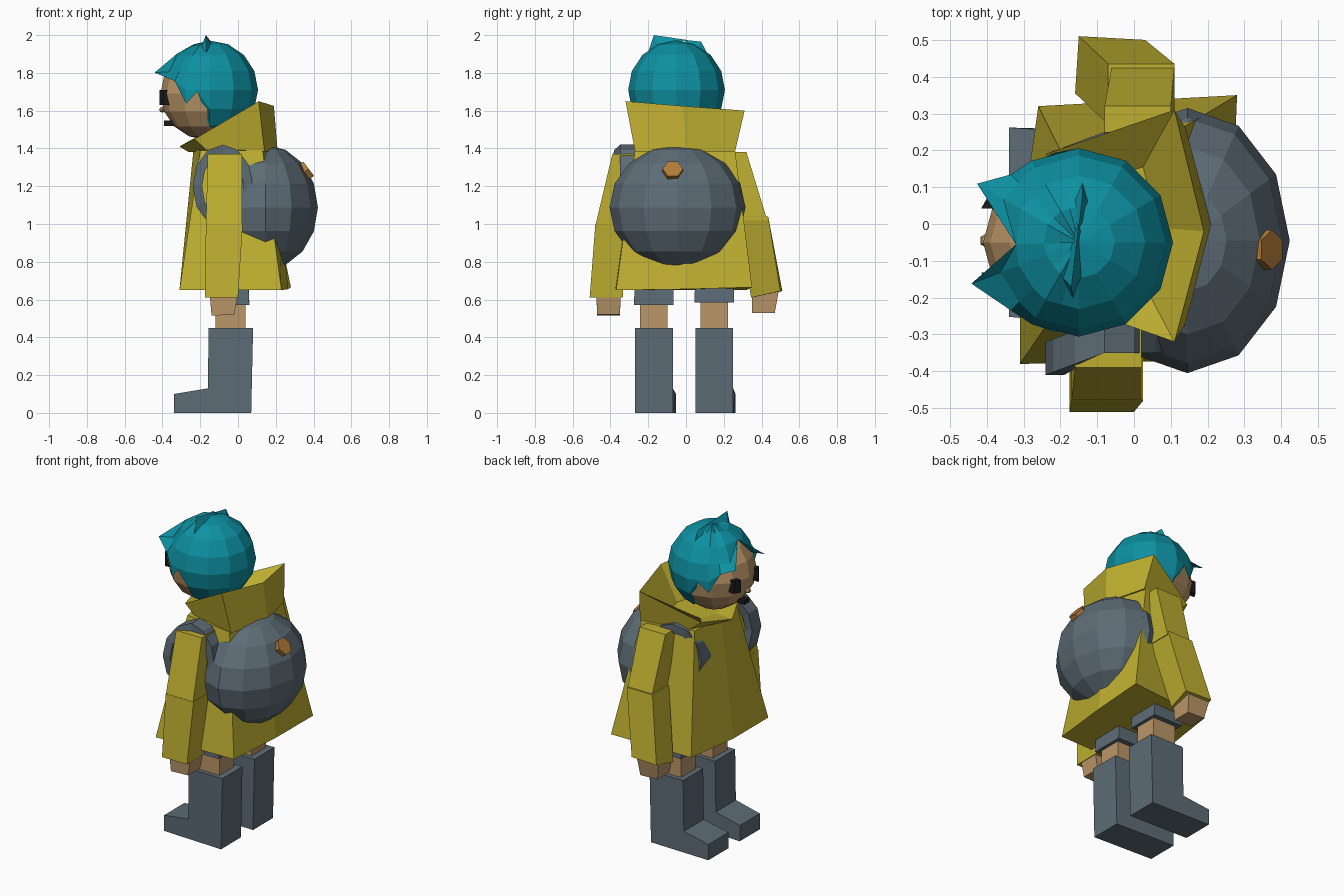
import bpy, bmesh
from math import sin, cos, radians, pi
from mathutils import Vector

if "Cube" in bpy.data.objects:
    bpy.data.objects.remove(bpy.data.objects["Cube"])


def mat(name, *c):
    m = bpy.data.materials.new(name)
    m.diffuse_color = (*c, 1)
    m.use_nodes = True
    m.node_tree.nodes["Principled BSDF"].inputs["Base Color"].default_value = m.diffuse_color
    return m


TEAL = mat("teal", 0.004, 0.28, 0.36)
YELLOW = mat("yellow", 0.52, 0.43, 0.03)
SLATE = mat("slate", 0.11, 0.15, 0.18)
SKIN = mat("skin", 0.50, 0.31, 0.14)
BLACK = mat("black", 0.01, 0.01, 0.01)
BROWN = mat("brown", 0.45, 0.20, 0.04)


def finish(name, bm, m):
    bmesh.ops.remove_doubles(bm, verts=bm.verts, dist=0.0005)
    bmesh.ops.recalc_face_normals(bm, faces=bm.faces)
    me = bpy.data.meshes.new(name)
    bm.to_mesh(me)
    bm.free()
    me.materials.append(m)
    ob = bpy.data.objects.new(name, me)
    bpy.context.collection.objects.link(ob)
    return ob


def loft(name, rings, m, closed=False):
    """Bridge a row of equal-sized point rings, capped unless closed."""
    bm = bmesh.new()
    vs = [[bm.verts.new(p) for p in r] for r in rings]
    n = len(vs[0])
    pairs = list(zip(vs, vs[1:]))
    if closed:
        pairs.append((vs[-1], vs[0]))
    else:
        bm.faces.new(vs[0])
        bm.faces.new(vs[-1])
    for a, b in pairs:
        for i in range(n):
            j = (i + 1) % n
            bm.faces.new((a[i], a[j], b[j], b[i]))
    return finish(name, bm, m)


def rect(x0, x1, y0, y1, z, z1=None):
    """Level rectangle; z1 tilts the +x side."""
    z1 = z if z1 is None else z1
    return [(x0, y0, z), (x1, y0, z1), (x1, y1, z1), (x0, y1, z)]


def ball(name, center, radii, m, u=12, v=8):
    bm = bmesh.new()
    bmesh.ops.create_uvsphere(bm, u_segments=u, v_segments=v, radius=1)
    for vert in bm.verts:
        vert.co = [c + r * k for c, r, k in zip(center, radii, vert.co)]
    return finish(name, bm, m)


def hull(name, pts, m):
    bm = bmesh.new()
    for p in pts:
        bm.verts.new(p)
    bmesh.ops.convex_hull(bm, input=bm.verts)
    return finish(name, bm, m)


# head and face
ball("head", (-0.165, -0.05, 1.69), (0.245, 0.24, 0.245), SKIN)
for s, side in ((-1, "right"), (1, "left")):
    y = -0.045 + s * 0.105
    loft(side + "_eye", [[(-0.415, y - s * 0.018, z), (-0.395, y + s * 0.018, z),
                          (-0.35, y + s * 0.018, z), (-0.35, y - s * 0.018, z)]
                         for z in (1.63, 1.71)], BLACK)
loft("mouth", [rect(-0.392, -0.32, -0.075, -0.025, z) for z in (1.52, 1.548)], BLACK)
ball("nose", (-0.40, -0.045, 1.605), (0.02, 0.02, 0.015), SKIN, 6, 4)

# hair cap: columns round the head, each ending at its own polar angle
half = [(30, 75, 0.33), (45, 80, 0.265), (60, 106, 0.26), (75, 92, 0.252),
        (90, 137, 0.26), (120, 152, 0.26), (150, 152, 0.26)]
right = [(21, 74, 0.325)] + half[1:]
cols = ([(2, 42, 0.255)] + right + [(180, 152, 0.26)]
        + [(360 - a, e, r) for a, e, r in half[::-1]])
bm = bmesh.new()
grid = []
for az, end, rend in cols:
    a, flat = radians(az), (cos(radians(15)) if az % 30 else 1)
    col = []
    for k in range(8):
        p = min(k * 22.5, end)
        r = rend if p == end else 0.256 * flat
        p = radians(p)
        col.append(bm.verts.new((-0.15 - r * sin(p) * cos(a), -0.05 - r * sin(p) * sin(a),
                                 1.71 + 1.02 * r * cos(p))))
    grid.append(col)
for i, c in enumerate(grid):
    d = grid[(i + 1) % len(grid)]
    for k in range(7):
        bm.faces.new((c[k], c[k + 1], d[k + 1], d[k]))
finish("hair", bm, TEAL)

# hair tufts
hull("right_tuft", [(-0.15, 0, 1.975), (-0.21, -0.13, 1.90), (-0.12, -0.12, 1.91),
                    (-0.17, -0.17, 2.0), (-0.165, -0.21, 1.88)], TEAL)
hull("left_tuft", [(-0.15, -0.01, 1.975), (-0.18, 0.05, 1.91), (-0.11, 0.04, 1.91),
                   (-0.14, 0.08, 1.965), (-0.14, 0.13, 1.87)], TEAL)

# turned-up collar: outer wall, rim, inner funnel
base = [(-0.26, -0.02, 1.38), (-0.16, -0.2, 1.385), (0.14, -0.27, 1.385),
        (0.21, 0, 1.385), (0.14, 0.26, 1.385), (-0.16, 0.2, 1.385)]
rim = [(-0.31, -0.02, 1.41), (-0.23, -0.2, 1.45), (0.11, -0.32, 1.65),
       (0.19, -0.02, 1.625), (0.11, 0.31, 1.60), (-0.24, 0.19, 1.45)]
inner = [(-0.08 + 0.55 * (x + 0.08), y * 0.5, 1.42) for x, y, z in rim]
loft("collar", [base, rim, inner], YELLOW)

# coat
hem = [(-0.31, -0.38, 0.65), (0.23, -0.37, 0.65), (0.265, 0, 0.655),
       (0.28, 0.35, 0.665), (-0.26, 0.32, 0.65), (-0.31, -0.03, 0.65)]
neck = [(-0.2, -0.22, 1.39), (0.13, -0.27, 1.39), (0.2, 0, 1.4),
        (0.13, 0.26, 1.39), (-0.2, 0.2, 1.39), (-0.235, -0.02, 1.4)]
loft("coat", [hem, neck], YELLOW)

# sleeves and hands
loft("right_upper_sleeve", [rect(-0.17, 0.02, -0.48, -0.31, 0.99),
                            rect(-0.16, 0.02, -0.39, -0.22, 1.37)], YELLOW)
loft("right_lower_sleeve", [rect(-0.175, 0.0, -0.51, -0.335, 0.61),
                            rect(-0.17, 0.025, -0.48, -0.31, 1.0)], YELLOW)
loft("left_upper_sleeve", [rect(-0.06, 0.11, 0.28, 0.43, 1.02),
                           rect(-0.08, 0.10, 0.17, 0.32, 1.38)], YELLOW)
loft("left_lower_sleeve", [[(-0.16, 0.355, 0.61), (0.01, 0.345, 0.61), (0.03, 0.5, 0.645), (-0.15, 0.51, 0.645)],
                           rect(-0.07, 0.11, 0.27, 0.435, 1.04)], YELLOW)
loft("right_hand", [rect(-0.14, -0.02, -0.47, -0.35, 0.515, 0.52),
                    rect(-0.15, 0.0, -0.475, -0.345, 0.63)], SKIN)
loft("left_hand", [rect(-0.13, -0.01, 0.35, 0.47, 0.535, 0.53),
                   rect(-0.15, 0.0, 0.35, 0.49, 0.64)], SKIN)

# round backpack with button
ball("backpack", (0.145, -0.045, 1.088), (0.278, 0.36, 0.33), SLATE)
axis = Vector((0.8, 0, 0.6))
side_v, up_v = Vector((0, 1, 0)), Vector((-0.6, 0, 0.8))
center = Vector((0.365, -0.07, 1.285))
loft("backpack_button", [[center + axis * d + (side_v * cos(k * pi / 3) + up_v * sin(k * pi / 3)) * 0.054
                          for k in range(6)] for d in (-0.02, 0.012)], BROWN)

# shoulder straps looping round the sleeves, swung outward at the front
for side, y0, y1 in (("right", -0.35, -0.26), ("left", 0.15, 0.25)):
    rings = []
    for k in range(12):
        a = k * pi / 6
        dy = -0.06 * max(0, -cos(a))
        o = (-0.08 + 0.16 * cos(a), 1.2 + 0.22 * sin(a))
        i = (-0.08 + 0.11 * cos(a), 1.2 + 0.165 * sin(a))
        rings.append([(o[0], y0 + dy, o[1]), (o[0], y1 + dy, o[1]),
                      (i[0], y1 + dy, i[1]), (i[0], y0 + dy, i[1])])
    loft(side + "_strap", rings, SLATE, closed=True)

# shorts, legs and boots
for side, y, z in (("right", -0.17, 0.57), ("left", 0.15, 0.585)):
    loft(side + "_shorts_leg", [rect(-0.145, 0.06, y - 0.105, y + 0.105, z),
                                rect(-0.13, 0.05, y - 0.10, y + 0.10, 0.8)], SLATE)
    loft(side + "_leg", [rect(-0.12, 0.04, y - 0.073, y + 0.073, h) for h in (0.4, 0.65)], SKIN)
    profile = [(0.07, 0), (0.08, 0.45), (-0.155, 0.45), (-0.16, 0.13), (-0.34, 0.10), (-0.34, 0)]
    swing = 0.012 if side == "left" else 0.018
    loft(side + "_boot", [[(x, yy + (swing if x < -0.3 else 0), h) for x, h in profile]
                          for yy in (y - 0.1, y + 0.1)], SLATE)
